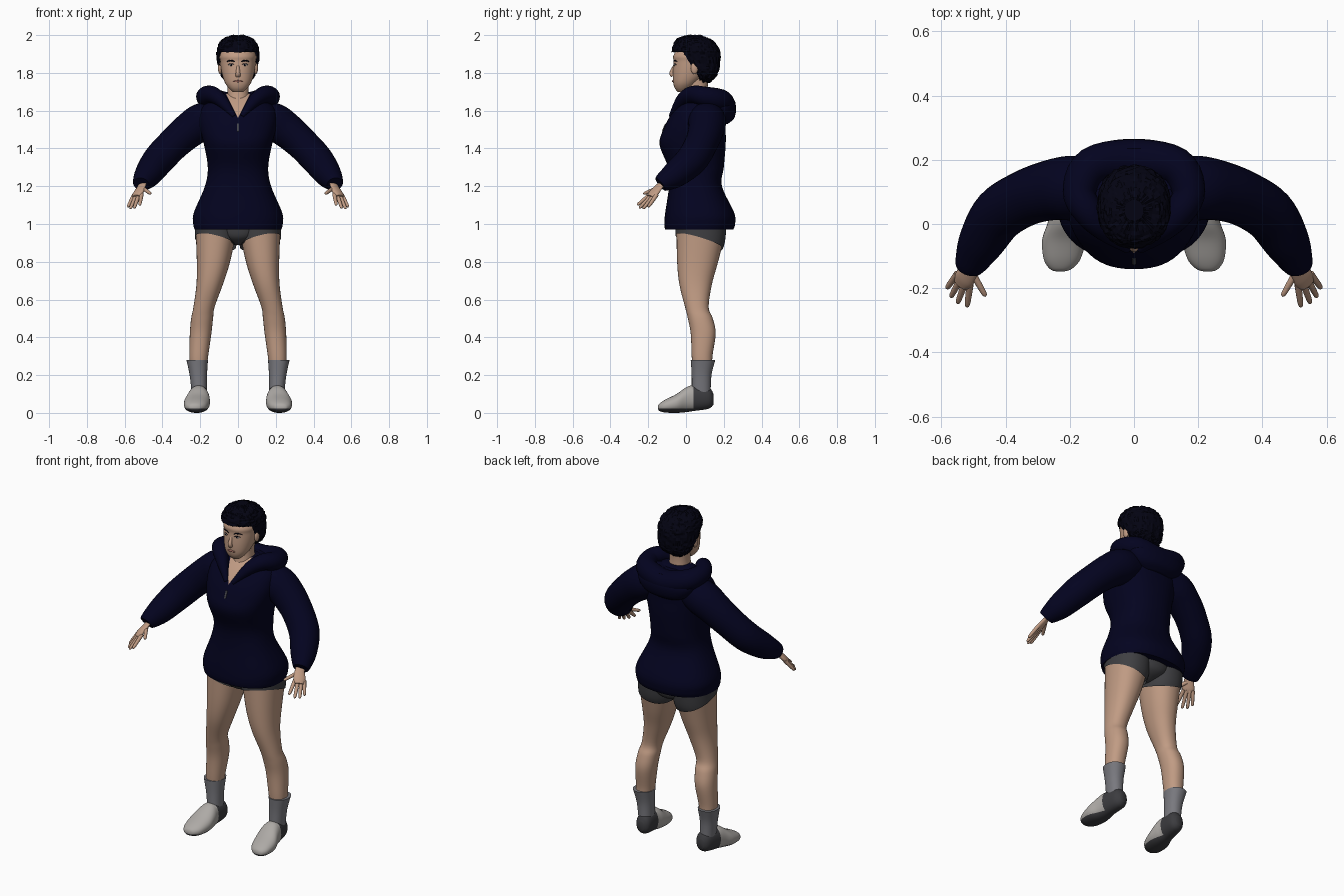
import bpy, bmesh, math, random
from mathutils import Vector
from mathutils.bvhtree import BVHTree

random.seed(4)
if "Cube" in bpy.data.objects:
    bpy.data.objects.remove(bpy.data.objects["Cube"])


def material(name, *colour):
    mat = bpy.data.materials.new(name)
    mat.use_nodes = True
    mat.diffuse_color = (*colour, 1)
    mat.node_tree.nodes["Principled BSDF"].inputs["Base Color"].default_value = (*colour, 1)
    return mat


NAVY = material("navy cloth", .001, .001, .014)
HAIR = material("blue black hair", .001, .001, .006)
SKIN = material("skin", .53, .33, .23)
SHORTS = material("charcoal shorts", .05, .05, .055)
SOCK = material("grey sock", .19, .19, .21)
SHOE = material("pale shoe", .42, .4, .38)
SOLE = material("dark rubber", .045, .045, .05)
LIPS = material("lips", .33, .14, .11)
WHITE = material("eye white", .5, .48, .45)
ZIP = material("zip metal", .06, .06, .07)


def spline(rows, steps=5):
    """Smooth interpolation through rows of numbers."""
    padded = [rows[0], *rows, rows[-1]]
    smooth_rows = []
    for start in range(len(rows) - 1):
        for step in range(steps):
            t = step / steps
            smooth_rows.append([b + t * ((c - a) + t * ((a + a - 5 * b + 4 * c - d)
                                + t * (3 * (b - c) + d - a))) / 2
                                for a, b, c, d in zip(*padded[start:start + 4])])
    return smooth_rows + [list(rows[-1])]


def circle(sides):
    angles = [math.tau * side / sides for side in range(sides)]
    return [(math.cos(angle), math.sin(angle)) for angle in angles]


def skin_rings(rings):
    bm = bmesh.new()
    rings = [[bm.verts.new(point) for point in ring] for ring in rings]
    for lower, upper in zip(rings, rings[1:]):
        for side in range(len(lower)):
            bm.faces.new((lower[side - 1], lower[side], upper[side], upper[side - 1]))
    bm.faces.new(rings[0])
    bm.faces.new(rings[-1])
    bmesh.ops.recalc_face_normals(bm, faces=bm.faces)
    return bm


def loft(rows, along_y=False, sides=40, power=2.2):
    """Rows are (position on axis, low, high, half width, optional centre x)."""
    def soften(value):
        return math.copysign(abs(value) ** (2 / power), value)

    rings = []
    for place, low, high, half_width, *centre in spline(rows):
        ring = []
        for cosine, sine in circle(sides):
            x = sum(centre) + half_width * soften(cosine)
            across = (low + high + (high - low) * soften(sine)) / 2
            ring.append((x, place, across) if along_y else (x, across, place))
        rings.append(ring)
    return skin_rings(rings)


def tube(rows, normal=(0, 0, 1), flat=1, sides=20):
    """Rows are (x, y, z, radius) along a path; flat squashes it along the normal."""
    path = spline(rows)
    points = [Vector(row[:3]) for row in path]
    rings = []
    for index, (point, row) in enumerate(zip(points, path)):
        tangent = points[min(index + 1, len(points) - 1)] - points[max(index - 1, 0)]
        side = tangent.cross(Vector(normal)).normalized()
        up = side.cross(tangent).normalized() * flat
        rings.append([point + row[3] * (side * cosine + up * sine)
                      for cosine, sine in circle(sides)])
    return skin_rings(rings)


def finish(name, bm, *mats, mirror=False, smooth=True):
    mesh = bpy.data.meshes.new(name)
    bm.to_mesh(mesh)
    bm.free()
    part = bpy.data.objects.new(name, mesh)
    bpy.context.collection.objects.link(part)
    for mat in mats:
        mesh.materials.append(mat)
    if smooth:
        bpy.ops.object.select_all(action="DESELECT")
        part.select_set(True)
        bpy.context.view_layer.objects.active = part
        bpy.ops.object.shade_smooth_by_angle(angle=math.radians(50))
    if mirror:
        part.modifiers.new("mirror", "MIRROR")


def ball(name, location, size, mat):
    bm = bmesh.new()
    bmesh.ops.create_uvsphere(bm, u_segments=16, v_segments=10, radius=1)
    bmesh.ops.scale(bm, vec=size, verts=bm.verts)
    bmesh.ops.translate(bm, vec=location, verts=bm.verts)
    finish(name, bm, mat, mirror=True)


def cut(bm, point, normal, remove_below=False):
    bmesh.ops.bisect_plane(bm, geom=bm.verts[:] + bm.edges[:] + bm.faces[:],
                           plane_co=point, plane_no=normal, clear_inner=remove_below)


def paint(bm, rule):
    for face in bm.faces:
        face.material_index = int(rule(face.calc_center_median()))


def front(tree, x, z):
    return tree.ray_cast(Vector((x, -1, z)), Vector((0, 1, 0)))[0]


# Hoodie body with an open V neckline showing skin
neck_point, neck_slope = Vector((0, 0, 1.56)), .5
torso = loft([(.97, -.11, .25, .23), (1, -.115, .26, .237), (1.06, -.11, .255, .234),
              (1.2, -.09, .19, .175), (1.3, -.095, .2, .16), (1.42, -.14, .21, .18),
              (1.5, -.12, .21, .2), (1.57, -.085, .21, .205), (1.63, -.04, .2, .18),
              (1.69, .02, .13, .07)], sides=56, power=2.35)
body_tree = BVHTree.FromBMesh(torso)
for side in (1, -1):
    cut(torso, neck_point, (side, 0, -neck_slope))
paint(torso, lambda c: c.y < .06 and abs(c.x) < (c.z - neck_point.z) * neck_slope)
finish("hoodie_body", torso, NAVY, SKIN)

# Zip under the neckline
zip_rows = [(*front(body_tree, 0, neck_point.z - drop), .006) for drop in (.03, .05, .07)]
finish("zip", tube(zip_rows, (0, 1, 0), .6), ZIP)

# Folded hood lying round the neck
hood_side = [(.02, -.08, 1.57, .012), (.09, -.02, 1.655, .035), (.14, .035, 1.685, .046),
             (.17, .1, 1.675, .052), (.13, .18, 1.655, .06)]
hood_other_side = [(-x, *rest) for x, *rest in reversed(hood_side)]
finish("hood", tube([*hood_side, (0, .2, 1.625, .064), *hood_other_side]), NAVY)
finish("hood_drape", loft([(1.53, .16, .22, .08), (1.56, .13, .255, .14),
                           (1.62, .1, .264, .18), (1.68, .09, .235, .16)]), NAVY)

# Sleeves sagging at the elbow and narrowing to the cuffs
finish("sleeves", tube([(.1, .11, 1.57, .085), (.19, .112, 1.54, .1), (.26, .105, 1.495, .094),
                        (.34, .08, 1.425, .087), (.42, .03, 1.34, .084),
                        (.475, -.055, 1.265, .072), (.505, -.115, 1.225, .053),
                        (.512, -.135, 1.21, .043)], sides=28), NAVY, mirror=True)

# Hands, with the four fingers fanned between the outer two
palm_normal = (.52, -.44, .73)
finish("palms", tube([(.5, -.1, 1.235, .025), (.51, -.14, 1.2, .027), (.528, -.17, 1.165, .034),
                      (.54, -.19, 1.145, .024)], palm_normal, .45), SKIN, mirror=True)


def finger(name, base, tip):
    shape = ((0, .011), (.5, .01), (.9, .008), (1, .003))
    rows = [(*base.lerp(tip, along), radius) for along, radius in shape]
    finish(name, tube(rows, palm_normal, sides=12), SKIN, mirror=True)


for index, name in enumerate(("index", "middle", "ring", "little")):
    fan = index / 3
    base = Vector((.51, -.185, 1.16)).lerp(Vector((.55, -.155, 1.155)), fan)
    tip = Vector((.52, -.258, 1.1)).lerp(Vector((.583, -.2, 1.09)), fan)
    reach = Vector((.01, -.01, -.015)) * math.sin(math.pi * fan)
    finger(name + "_fingers", base, tip + reach)
finger("thumbs", Vector((.505, -.15, 1.19)), Vector((.462, -.225, 1.16)))

# Legs
finish("legs", loft([(.24, .035, .14, .045, .21), (.3, .03, .14, .05, .208),
                     (.42, .025, .157, .057, .198), (.5, .01, .142, .058, .19),
                     (.56, -.005, .12, .056, .18), (.68, -.035, .137, .07, .15),
                     (.8, -.047, .17, .088, .13), (.96, -.05, .21, .108, .116)]),
       SKIN, mirror=True)

# Shorts with slanted hems
shorts = loft([(.84, -.053, .18, .1, .12), (.9, -.055, .205, .11, .117),
               (1.02, -.056, .217, .114, .115)])
cut(shorts, (.1, -.05, .935), (-.25, .3, 1), remove_below=True)
finish("shorts_legs", shorts, SHORTS, mirror=True)
finish("shorts_seat", loft([(.89, .02, .13, .02), (.91, -.02, .18, .07),
                            (.94, -.045, .207, .12), (1, -.052, .216, .16)]), SHORTS)

# Socks, flared at the top
finish("socks", loft([(.1, .03, .13, .04, .205), (.2, .03, .135, .046, .21),
                      (.28, .025, .155, .057, .216)]), SOCK, mirror=True)

# Shoes: pale upper, dark heel and sole
shoe = loft([(-.148, .02, .035, .012, .23), (-.14, .01, .05, .034, .228),
             (-.11, .002, .07, .057, .224), (-.05, 0, .1, .068, .218),
             (0, .004, .135, .06, .21), (.04, .01, .145, .052, .208),
             (.12, .022, .135, .044, .2), (.146, .045, .1, .02, .2)], along_y=True)
heel_y, sole_z = .04, .022
cut(shoe, (0, heel_y, 0), (0, 1, 0))
cut(shoe, (0, 0, sole_z), (0, 0, 1))
paint(shoe, lambda c: c.y > heel_y or c.z < sole_z)
finish("shoes", shoe, SHOE, SOLE, mirror=True)

# Neck and head
finish("neck", loft([(1.56, -.03, .13, .07), (1.7, 0, .115, .056), (1.78, 0, .12, .058)]), SKIN)
head = loft([(1.7, -.045, 0, .028), (1.72, -.06, .03, .05), (1.75, -.068, .065, .07),
             (1.8, -.07, .12, .086), (1.86, -.066, .15, .094), (1.9, -.063, .16, .094),
             (1.98, 0, .1, .045)])
face_tree = BVHTree.FromBMesh(head)
finish("head", head, SKIN)

# Facial features
finish("nose", tube([(0, -.062, 1.84, .006), (0, -.077, 1.8, .012), (0, -.068, 1.785, .013)],
                    (0, 1, 0), .9), SKIN)
ball("ears", (.094, .045, 1.825), (.012, .02, .032), SKIN)
eye = front(face_tree, .036, 1.842)
ball("eyes", eye, (.014, .003, .005), WHITE)
ball("irises", eye - Vector((0, .001, 0)), (.006, .003, .005), HAIR)


def face_line(name, inner, outer, z, arch, thickness, mat):
    rows = []
    for along in (0, .3, .7, 1):
        bulge = math.sin(math.pi * along)
        point = front(face_tree, inner + (outer - inner) * along, z + arch * bulge)
        rows.append((*point, thickness * (.4 + .6 * bulge)))
    finish(name, tube(rows, sides=10), mat, mirror=inner > 0)


face_line("eyebrows", .016, .06, 1.858, .008, .004, HAIR)
face_line("eyelashes", .02, .053, 1.843, .006, .002, HAIR)
face_line("mouth", -.025, .025, 1.754, .002, .006, LIPS)

# Short tousled hair, trimmed at the hairline
hair = loft([(1.75, .07, .125, .05), (1.78, .045, .157, .087), (1.82, 0, .175, .102),
             (1.9, -.07, .182, .113), (1.95, -.066, .16, .103), (1.98, -.045, .125, .078),
             (2, .01, .075, .03)], sides=56)
hairline, hair_slope = Vector((0, -.015, 1.91)), Vector((0, 1, .6))
cut(hair, hairline, (0, 0, 1))
cut(hair, hairline, hair_slope)
bare = []
for face in hair.faces:
    offset = face.calc_center_median() - hairline
    if offset.z < 0 and offset.dot(hair_slope) < 0:
        bare.append(face)
bmesh.ops.delete(hair, geom=bare, context="FACES")
hair.normal_update()
for vert in hair.verts:
    vert.co += vert.normal * random.uniform(-.005, .004)
finish("hair", hair, HAIR, smooth=False)
